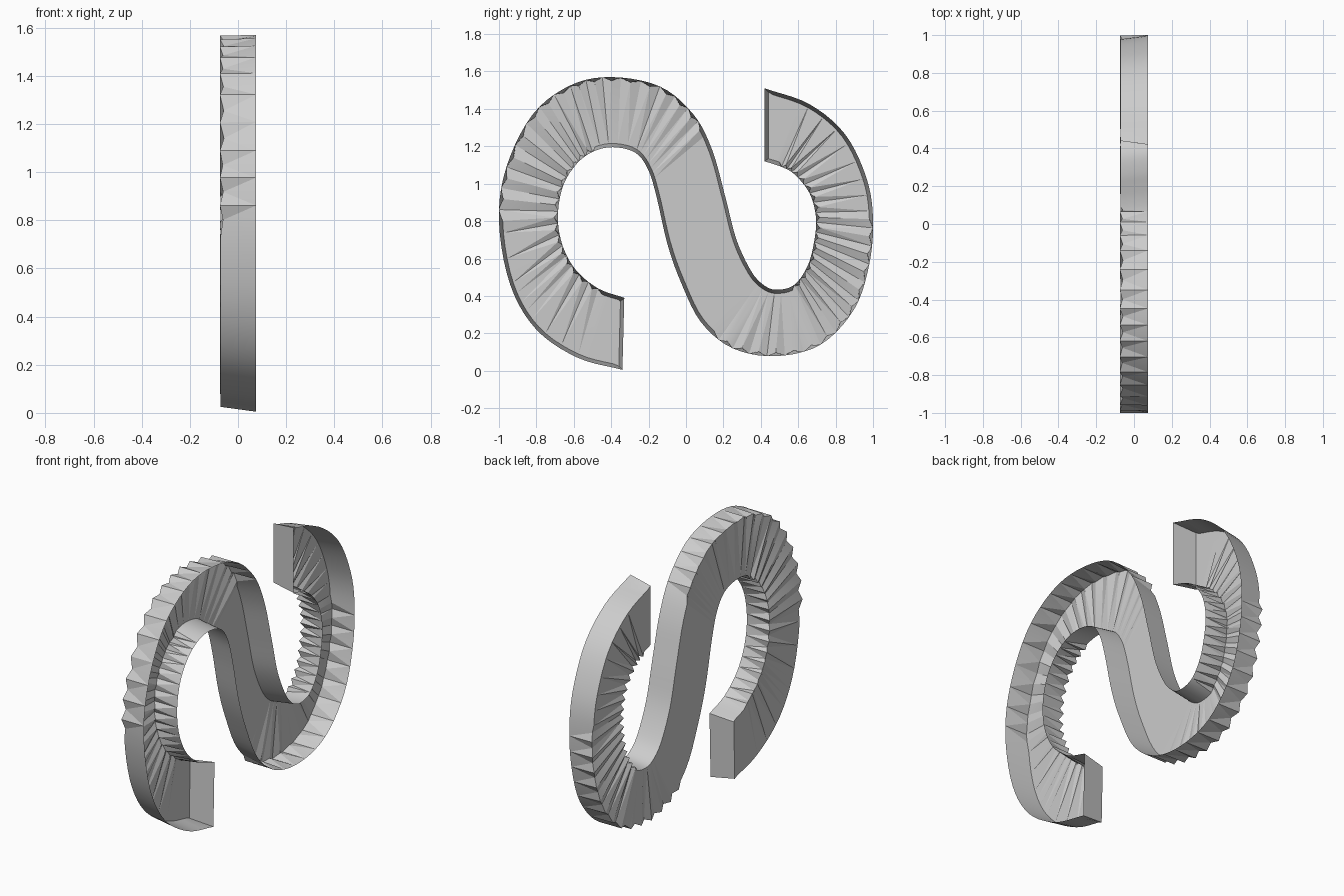
import bpy
import bmesh
import math
import random
from mathutils import Vector

random.seed(4)
cube = bpy.data.objects.get("Cube")
if cube:
    bpy.data.objects.remove(cube, do_unlink=True)

# Material
grey = bpy.data.materials.new("plain grey")
grey.use_nodes = True
grey.diffuse_color = (0.6, 0.6, 0.6, 1)
grey.node_tree.nodes["Principled BSDF"].inputs["Base Color"].default_value = (0.6, 0.6, 0.6, 1)

# Paired points (y, z) on the two sides of the S-shaped band, end to end
SIDE_A = [(-.34, .005), (-.58, .07), (-.80, .22), (-.94, .46), (-1, .80),
          (-.96, 1.09), (-.82, 1.37), (-.62, 1.525), (-.40, 1.57), (-.14, 1.52),
          (.04, 1.37), (.14, 1.18), (.21, .93), (.27, .70), (.35, .53),
          (.42, .455), (.49, .433), (.58, .46), (.65, .56), (.685, .69),
          (.695, .82), (.66, .95), (.58, 1.05), (.51, 1.09), (.42, 1.12)]
SIDE_B = [(-.33, .39), (-.47, .44), (-.59, .54), (-.66, .67), (-.685, .82),
          (-.66, .98), (-.59, 1.10), (-.50, 1.17), (-.39, 1.195), (-.27, 1.165),
          (-.20, 1.07), (-.155, .92), (-.10, .68), (-.03, .48), (.08, .26),
          (.25, .12), (.48, .078), (.72, .14), (.90, .33), (.98, .57),
          (1, .81), (.965, 1.03), (.85, 1.265), (.66, 1.425), (.42, 1.51)]
STEPS = 5
RIM_X, BACK_X = 0.075, -0.072
INSET = 0.02

# Stretches of each side (in control-point numbers) whose back edge is toothed
TEETH_A = [(4, 10.5), (17, 23)]
TEETH_B = [(1, 7), (14.5, 20)]


def spline(points):
    """Smooth curve through the points, STEPS samples per span."""
    p = [Vector(q) for q in points]
    p = [2 * p[0] - p[1]] + p + [2 * p[-1] - p[-2]]
    out = []
    for i in range(1, len(p) - 2):
        a, b, c, d = p[i - 1:i + 3]
        for s in range(STEPS):
            t = s / STEPS
            out.append(0.5 * (2 * b + (c - a) * t + (2 * a - 5 * b + 4 * c - d) * t * t
                              + (3 * b - a - 3 * c + d) * t ** 3))
    return out + [p[-2]]


def back_edge(side, other, teeth):
    """Back edge of one side: drawn inwards, with alternating teeth."""
    out = []
    for i, (p, q) in enumerate(zip(side, other)):
        inward = (q - p).normalized()
        x, inset = BACK_X, INSET
        if any(lo <= i / STEPS <= hi for lo, hi in teeth):
            if i % 2:
                x, inset = -0.075, random.uniform(0, 0.005)
            else:
                x, inset = random.uniform(-0.064, -0.058), INSET
        r = p + inward * inset
        out.append(Vector((x, r.x, r.y)))
    # Both ends are drawn back along the band
    for end, following in ((0, 1), (-1, -2)):
        along = side[following] - side[end]
        shift = math.copysign(INSET, along.x)
        out[end].y += shift
    return out


a_curve, b_curve = spline(SIDE_A), spline(SIDE_B)
a_back = back_edge(a_curve, b_curve, TEETH_A)
b_back = back_edge(b_curve, a_curve, TEETH_B)
a_rim = [Vector((RIM_X, p.x, p.y)) for p in a_curve]
b_rim = [Vector((RIM_X, p.x, p.y)) for p in b_curve]

# Open tray: back panel, two long walls and two end walls
bm = bmesh.new()
ar, ab, bb, br = [[bm.verts.new(v) for v in row] for row in (a_rim, a_back, b_back, b_rim)]
for left, right in ((ar, ab), (ab, bb), (bb, br)):
    for i in range(len(left) - 1):
        bm.faces.new((left[i], left[i + 1], right[i + 1], right[i]))
for i in (0, -1):
    bm.faces.new((ar[i], ab[i], bb[i], br[i]))
bmesh.ops.recalc_face_normals(bm, faces=bm.faces)
# Back panel faces away from the open side
panel = bm.faces[len(ar) - 1] if not bm.faces.ensure_lookup_table() else None
if panel.normal.x > 0:
    bmesh.ops.reverse_faces(bm, faces=bm.faces)
bmesh.ops.triangulate(bm, faces=bm.faces)

mesh = bpy.data.meshes.new("curved_tray")
bm.to_mesh(mesh)
bm.free()
mesh.materials.append(grey)
tray = bpy.data.objects.new("curved_tray", mesh)
bpy.context.collection.objects.link(tray)

bpy.ops.object.select_all(action="DESELECT")
tray.select_set(True)
bpy.context.view_layer.objects.active = tray
bpy.ops.object.shade_smooth_by_angle(angle=math.radians(15))
